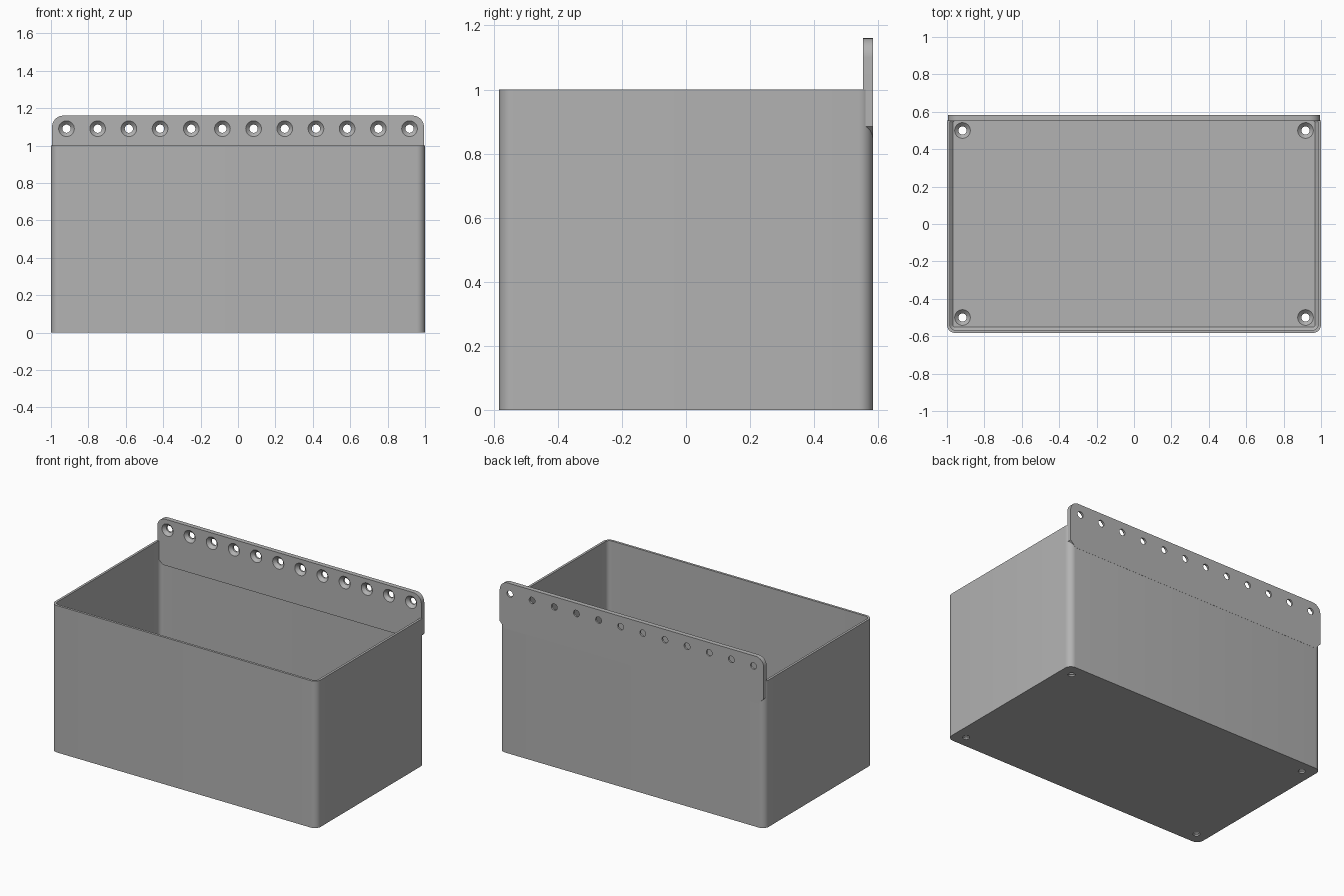
import bpy, bmesh, math
from mathutils import Matrix, Vector

cube = bpy.data.objects.get("Cube")
if cube:
    bpy.data.objects.remove(cube, do_unlink=True)

W, D, H = 1.0, 0.583, 1.0        # half width, half depth, tub height
WALL, FLOOR, RADIUS = 0.016, 0.03, 0.045
PLATE_T, PLATE_TOP, PLATE_LOW = 0.031, 1.16, 0.845

grey = bpy.data.materials.new("grey plastic")
grey.use_nodes = True
colour = (0.45, 0.45, 0.45, 1)
grey.diffuse_color = colour
grey.node_tree.nodes["Principled BSDF"].inputs["Base Color"].default_value = colour


def arc(cx, cy, r, start, steps=8):
    """Quarter circle of points, counter-clockwise from the start angle."""
    return [(cx + r * math.cos(start + i * math.pi / 2 / steps),
             cy + r * math.sin(start + i * math.pi / 2 / steps)) for i in range(steps + 1)]


def rounded_rect(hx, hy, r):
    corners = [(1, 1), (-1, 1), (-1, -1), (1, -1)]
    return [p for i, (sx, sy) in enumerate(corners)
            for p in arc(sx * (hx - r), sy * (hy - r), r, i * math.pi / 2)]


def loft(name, rings, matrix=Matrix()):
    """Join closed rings of 3D points into a capped solid."""
    bm = bmesh.new()
    loops = [[bm.verts.new(matrix @ Vector(p)) for p in ring] for ring in rings]
    n = len(loops[0])
    for a, b in zip(loops, loops[1:]):
        for i in range(n):
            j = (i + 1) % n
            bm.faces.new((a[i], a[j], b[j], b[i]))
    bm.faces.new(loops[0][::-1])
    bm.faces.new(loops[-1])
    bmesh.ops.recalc_face_normals(bm, faces=bm.faces)
    mesh = bpy.data.meshes.new(name)
    bm.to_mesh(mesh)
    bm.free()
    mesh.materials.append(grey)
    obj = bpy.data.objects.new(name, mesh)
    bpy.context.collection.objects.link(obj)
    return obj


def screw_cutter(matrix, depth):
    """Countersunk hole whose wide mouth lies at local z = 0."""
    profile = [(0.044, 0.002), (0.042, 0), (0.022, -0.02), (0.022, -depth - 0.02)]
    rings = [[(r * math.cos(i * math.pi / 16), r * math.sin(i * math.pi / 16), z)
              for i in range(32)] for r, z in profile]
    return loft("screw_cutter", rings, matrix)


def drill(obj, cutters):
    """Cut all holes, keep the result and discard the cutters."""
    for c in cutters:
        mod = obj.modifiers.new("hole", "BOOLEAN")
        mod.operation, mod.solver, mod.object = "DIFFERENCE", "EXACT", c
    graph = bpy.context.evaluated_depsgraph_get()
    mesh = bpy.data.meshes.new_from_object(obj.evaluated_get(graph))
    obj.modifiers.clear()
    obj.data = mesh
    mesh.name = obj.name
    for c in cutters:
        bpy.data.objects.remove(c, do_unlink=True)
    bpy.ops.object.select_all(action="DESELECT")
    obj.select_set(True)
    bpy.context.view_layer.objects.active = obj
    bpy.ops.object.shade_smooth_by_angle(angle=math.radians(30))


# Open tub: outside up, over the rim, down the inside to a bevelled floor
def tub_ring(inset, z):
    return [(x, y, z) for x, y in rounded_rect(W - inset, D - inset, RADIUS - inset)]


tub = loft("tub", [tub_ring(0, 0), tub_ring(0, H), tub_ring(WALL, H),
                   tub_ring(WALL, FLOOR + 0.015), tub_ring(WALL + 0.015, FLOOR)])
drill(tub, [screw_cutter(Matrix.Translation((sx * 0.917, sy * 0.5, FLOOR)), FLOOR)
            for sx in (-1, 1) for sy in (-1, 1)])

# Mounting plate: rounded top corners, chamfered lower corners
px, r, chamfer = 0.994, 0.06, 0.04
outline = (arc(px - r, PLATE_TOP - r, r, 0) + arc(r - px, PLATE_TOP - r, r, math.pi / 2)
           + [(-px, PLATE_LOW + chamfer), (chamfer - px, PLATE_LOW),
              (px - chamfer, PLATE_LOW), (px, PLATE_LOW + chamfer)])
front, back = D - PLATE_T, D + 0.0008
plate = loft("mounting_plate", [[(x, y, z) for x, z in outline] for y in (front, back)])
face_front = Matrix.Rotation(math.pi / 2, 4, "X")
drill(plate, [screw_cutter(Matrix.Translation((-0.917 + i * 1.834 / 11, front, 1.09)) @ face_front, PLATE_T)
              for i in range(12)])
